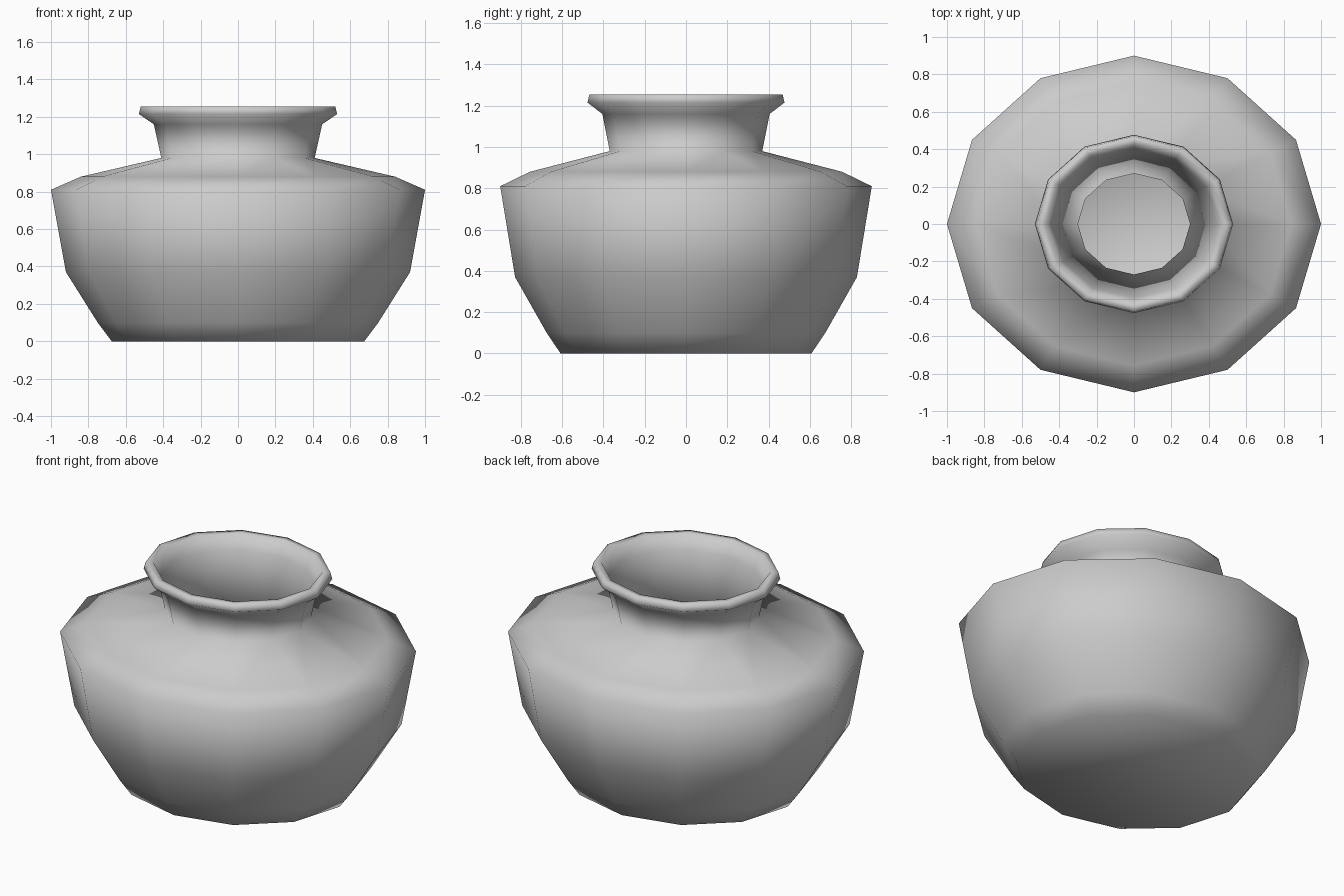
import bpy, bmesh, math

if "Cube" in bpy.data.objects:
    bpy.data.objects.remove(bpy.data.objects["Cube"])

SIDES = 12
DEPTH = 0.9  # the pot is slightly squashed front to back

# Profile (radius along x, height): base, outer wall, neck, lip, then hollow inside
PROFILE = [
    (0.675, 0.0), (0.75, 0.10), (0.92, 0.37), (1.0, 0.81), (0.84, 0.88),
    (0.41, 0.98), (0.45, 1.16), (0.53, 1.215), (0.52, 1.255),
    (0.475, 1.255), (0.44, 1.17), (0.30, 0.85),
    (0.76, 0.77), (0.88, 0.72), (0.82, 0.40), (0.62, 0.08),
]


def lathe(name, profile, sides, depth):
    bm = bmesh.new()
    rings = []
    for r, z in profile:
        ring = []
        for i in range(sides):
            a = 2 * math.pi * i / sides
            ring.append(bm.verts.new((r * math.cos(a), r * depth * math.sin(a), z)))
        rings.append(ring)
    for low, high in zip(rings, rings[1:]):
        for i in range(sides):
            j = (i + 1) % sides
            bm.faces.new((low[i], low[j], high[j], high[i]))
    bm.faces.new(list(reversed(rings[0])))   # underside
    bm.faces.new(rings[-1])                  # inner floor
    bmesh.ops.recalc_face_normals(bm, faces=bm.faces)
    for f in bm.faces:
        f.smooth = True
    mesh = bpy.data.meshes.new(name)
    bm.to_mesh(mesh)
    bm.free()
    obj = bpy.data.objects.new(name, mesh)
    bpy.context.collection.objects.link(obj)
    return obj


# Hollow clay pot with flared lip
lathe("clay_pot", PROFILE, SIDES, DEPTH)
